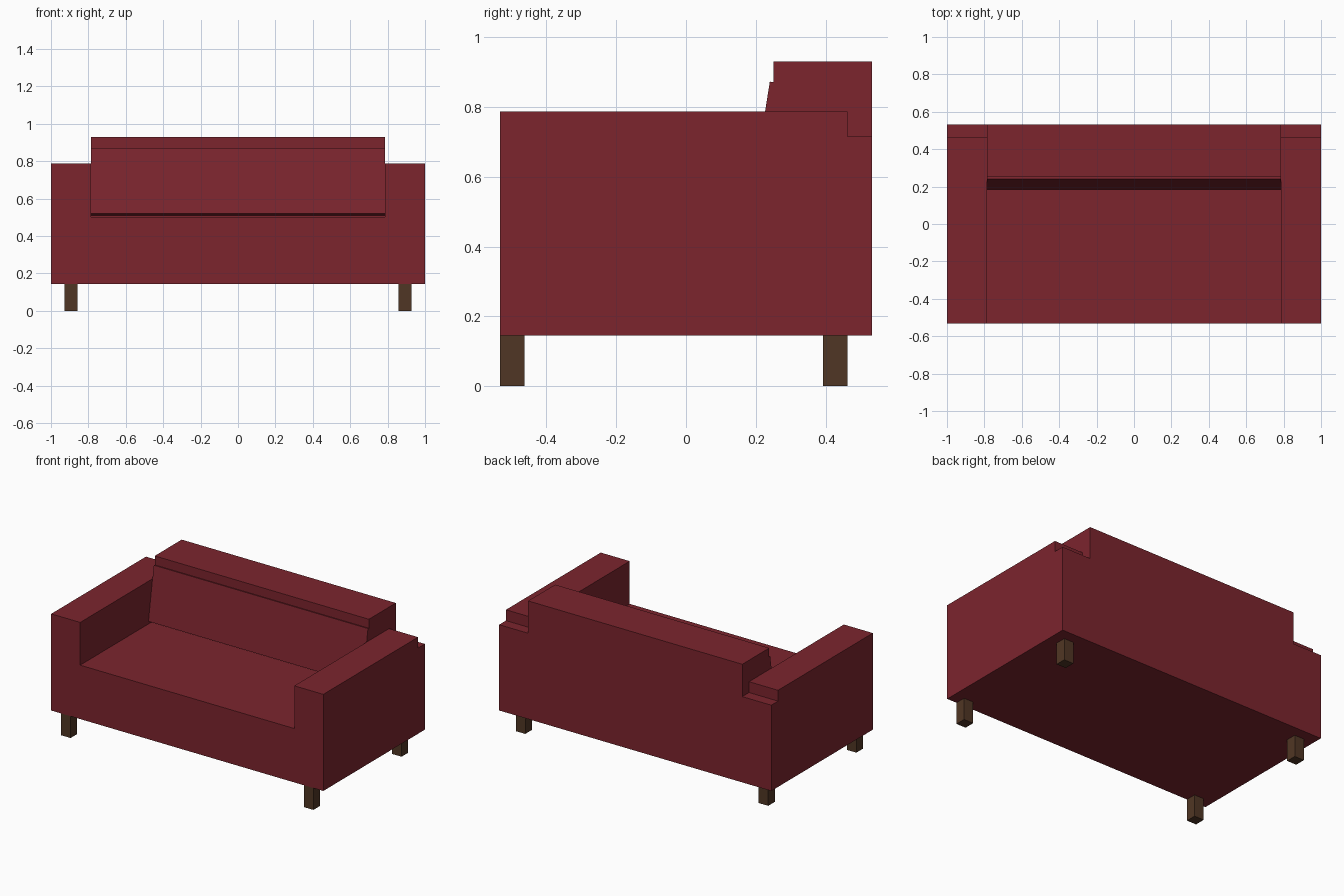
import bpy, bmesh

if "Cube" in bpy.data.objects:
    bpy.data.objects.remove(bpy.data.objects["Cube"])

def material(name, rgb):
    m = bpy.data.materials.new(name)
    m.diffuse_color = (*rgb, 1)
    m.use_nodes = True
    m.node_tree.nodes["Principled BSDF"].inputs["Base Color"].default_value = m.diffuse_color
    return m

RED = material("dark_red_fabric", (0.20, 0.018, 0.027))
BROWN = material("dark_brown_wood", (0.081, 0.037, 0.018))

def prism(name, profile, x0, x1, mat):
    """Extrude a (y, z) profile from x0 to x1."""
    bm = bmesh.new()
    face = bm.faces.new([bm.verts.new((x0, y, z)) for y, z in profile])
    ext = bmesh.ops.extrude_face_region(bm, geom=[face])["geom"]
    bmesh.ops.translate(bm, vec=(x1 - x0, 0, 0),
                        verts=[v for v in ext if isinstance(v, bmesh.types.BMVert)])
    bmesh.ops.recalc_face_normals(bm, faces=bm.faces)
    me = bpy.data.meshes.new(name)
    bm.to_mesh(me)
    bm.free()
    me.materials.append(mat)
    ob = bpy.data.objects.new(name, me)
    bpy.context.collection.objects.link(ob)
    return ob

def box(name, x0, x1, y0, y1, z0, z1, mat):
    return prism(name, [(y0, z0), (y1, z0), (y1, z1), (y0, z1)], x0, x1, mat)

def boolean(target, tool, operation):
    mod = target.modifiers.new("cut", 'BOOLEAN')
    mod.operation, mod.solver, mod.object = operation, 'EXACT', tool
    bpy.context.view_layer.objects.active = target
    bpy.ops.object.modifier_apply(modifier=mod.name)
    bpy.data.objects.remove(tool)

D, INNER, BOTTOM, SEAT, ARM = 0.533, 0.787, 0.145, 0.503, 0.787

# Sofa body: arms and base, stepped down at the back of the arms
body = prism("sofa_body", [(-D, BOTTOM), (D, BOTTOM), (D, 0.715),
                           (0.462, 0.715), (0.462, ARM), (-D, ARM)], -1, 1, RED)
# Seat well between the arms
boolean(body, box("seat_well", -INNER, INNER, -0.7, 0.25, SEAT, 1.2, RED), 'DIFFERENCE')
# Raised back block
boolean(body, box("back_block", -INNER, INNER, 0.25, D, 0.6, 0.93, RED), 'UNION')

# Leaning back cushion
prism("back_cushion", [(0.184, 0.52), (0.27, 0.506), (0.325, 0.858), (0.24, 0.872)],
      -INNER, INNER, RED)

# Four square legs
for sx, side in ((-1, "left"), (1, "right")):
    for y, end in ((-D, "front"), (0.392, "back")):
        x = sx * 0.893
        box(f"{end}_{side}_leg", x - 0.035, x + 0.035, y, y + 0.07, 0, BOTTOM, BROWN)
